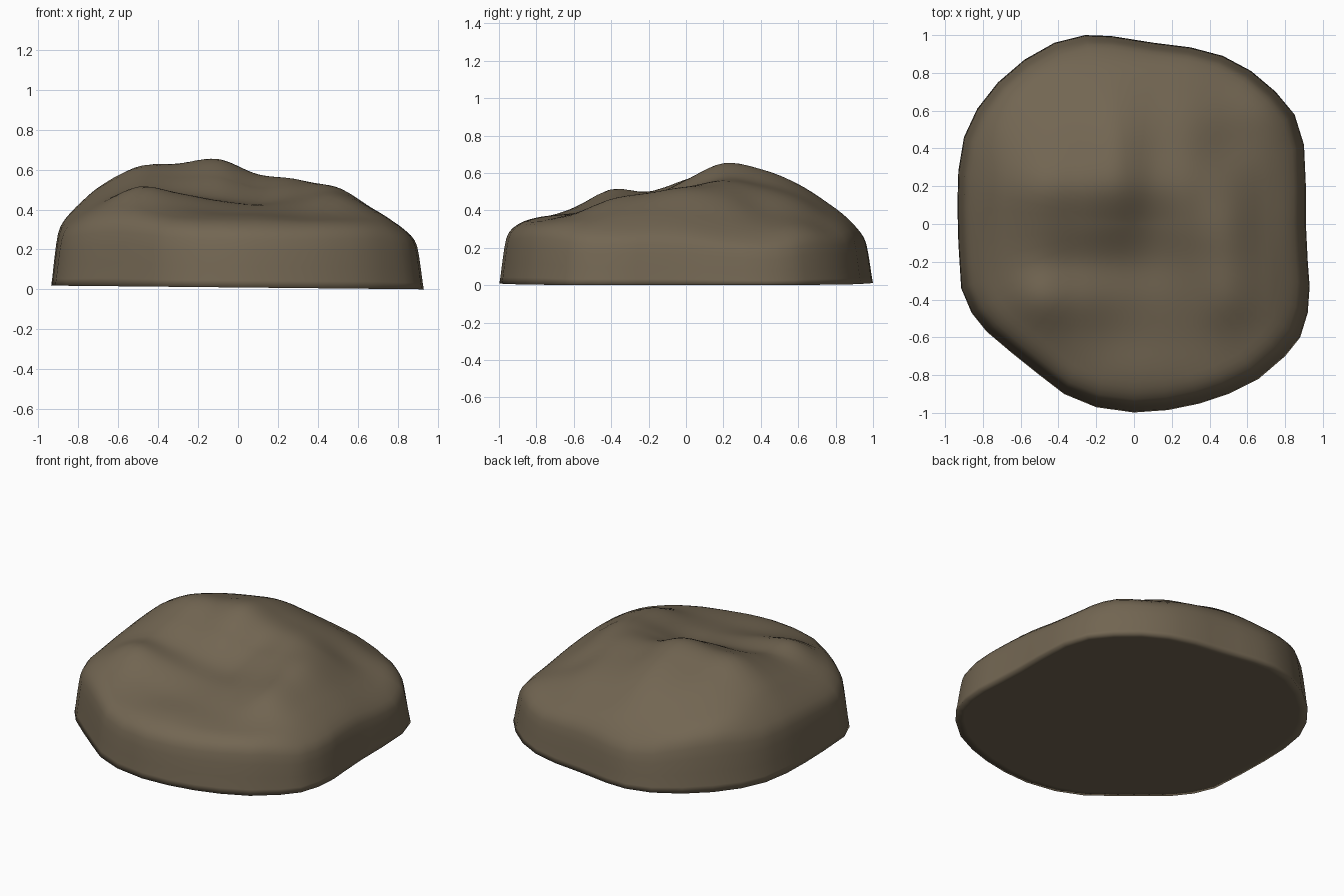
import bpy, bmesh

if "Cube" in bpy.data.objects:
    bpy.data.objects.remove(bpy.data.objects["Cube"])

# Footprint of the boulder, counter-clockwise seen from above
OUTLINE = [(.91, 0), (.91, .2), (.90, .42), (.85, .58), (.75, .70), (.62, .81), (.47, .89),
           (.30, .935), (.10, .96), (-.12, .995), (-.26, 1.0), (-.42, .96), (-.58, .87),
           (-.72, .75), (-.83, .61), (-.90, .46), (-.93, .28), (-.935, .1), (-.93, -.1),
           (-.915, -.34), (-.86, -.47), (-.78, -.57), (-.65, -.68), (-.50, -.80), (-.37, -.90),
           (-.20, -.97), (0, -.998), (.18, -.985), (.35, -.95), (.50, -.90), (.66, -.82),
           (.80, -.70), (.88, -.60), (.92, -.47), (.93, -.33), (.92, -.2)]

# Coarse relief in hundredths: columns x = -.9 .. .9, rows y = -1 .. 1, step .2
RELIEF = [[26, 27, 28, 29, 30, 30, 29, 28, 26, 23],
          [27, 30, 33, 35, 36, 36, 34.5, 33, 30, 24],
          [28, 35, 41, 41, 39, 38.5, 38, 38, 34, 26],
          [30, 41, 51, 48, 44, 42, 43, 46, 38, 27],
          [32, 44, 50, 48, 46, 44, 47, 49, 39, 27],
          [34, 48, 56, 56, 56, 51, 52.5, 51, 38, 26],
          [35, 51, 61.5, 63, 65, 57.5, 55, 48, 35, 23],
          [34, 48, 56, 59, 62, 55, 51, 41, 32, 21],
          [31, 42, 48, 52, 54, 49, 45, 37, 30, 20],
          [28, 34, 38, 40, 41, 38, 34, 28, 24, 18],
          [25, 26, 26, 26, 26, 26, 25, 22, 20, 17]]

# Wall profile: (share of footprint, share of local height)
WALL = [(1, 0), (.994, .12), (.985, .36), (.974, .62), (.963, .80), (.95, .89), (.93, .95), (.9, .985)]


def spline(vals, t):
    """Catmull-Rom through evenly spaced values."""
    n = len(vals) - 1
    t = min(max(t, 0), n)
    i = min(int(t), n - 1)
    f = t - i
    a, b, c, d = (vals[min(max(k, 0), n)] for k in (i - 1, i, i + 1, i + 2))
    return b + .5 * f * (c - a + f * (2*a - 5*b + 4*c - d + f * (3*(b - c) + d - a)))


def height(x, y):
    return spline([spline(row, (x + .9) / .2) for row in RELIEF], (y + 1) / .2) / 100


def base(x):
    """Underside tilts very slightly down to the right."""
    return .01 - .01 * x


# Rim: two samples per outline segment
rim = []
for i, p in enumerate(OUTLINE):
    q = OUTLINE[(i + 1) % len(OUTLINE)]
    rim += [p, ((p[0] + q[0]) / 2, (p[1] + q[1]) / 2)]

bm = bmesh.new()
rings = []


def ring(scale, share):
    """Loop of the footprint, raised to a share of the local rock height."""
    loop = []
    for x, y in rim:
        x, y = x * scale, y * scale
        loop.append(bm.verts.new((x, y, base(x) + share * (height(x, y) - base(x)))))
    rings.append(loop)


# Underside, rounded wall, lumpy top
ring(.95, 0)
for scale, share in WALL:
    ring(scale, share)
STEPS = 26
for k in range(STEPS):
    ring(.87 * (1 - k / STEPS), 1)

count = len(rim)
for a, b in zip(rings, rings[1:]):
    for i in range(count):
        j = (i + 1) % count
        bm.faces.new((a[i], a[j], b[j], b[i]))
bm.faces.new(rings[0][::-1])
peak = bm.verts.new((0, 0, height(0, 0)))
for i in range(count):
    bm.faces.new((rings[-1][i], rings[-1][(i + 1) % count], peak))
bmesh.ops.recalc_face_normals(bm, faces=bm.faces)
for f in bm.faces:
    f.smooth = True

mesh = bpy.data.meshes.new("boulder")
bm.to_mesh(mesh)
bm.free()
rock = bpy.data.objects.new("boulder", mesh)
bpy.context.collection.objects.link(rock)

stone = bpy.data.materials.new("brown_stone")
stone.diffuse_color = (.17, .133, .085, 1)
stone.use_nodes = True
stone.node_tree.nodes["Principled BSDF"].inputs["Base Color"].default_value = stone.diffuse_color
mesh.materials.append(stone)
